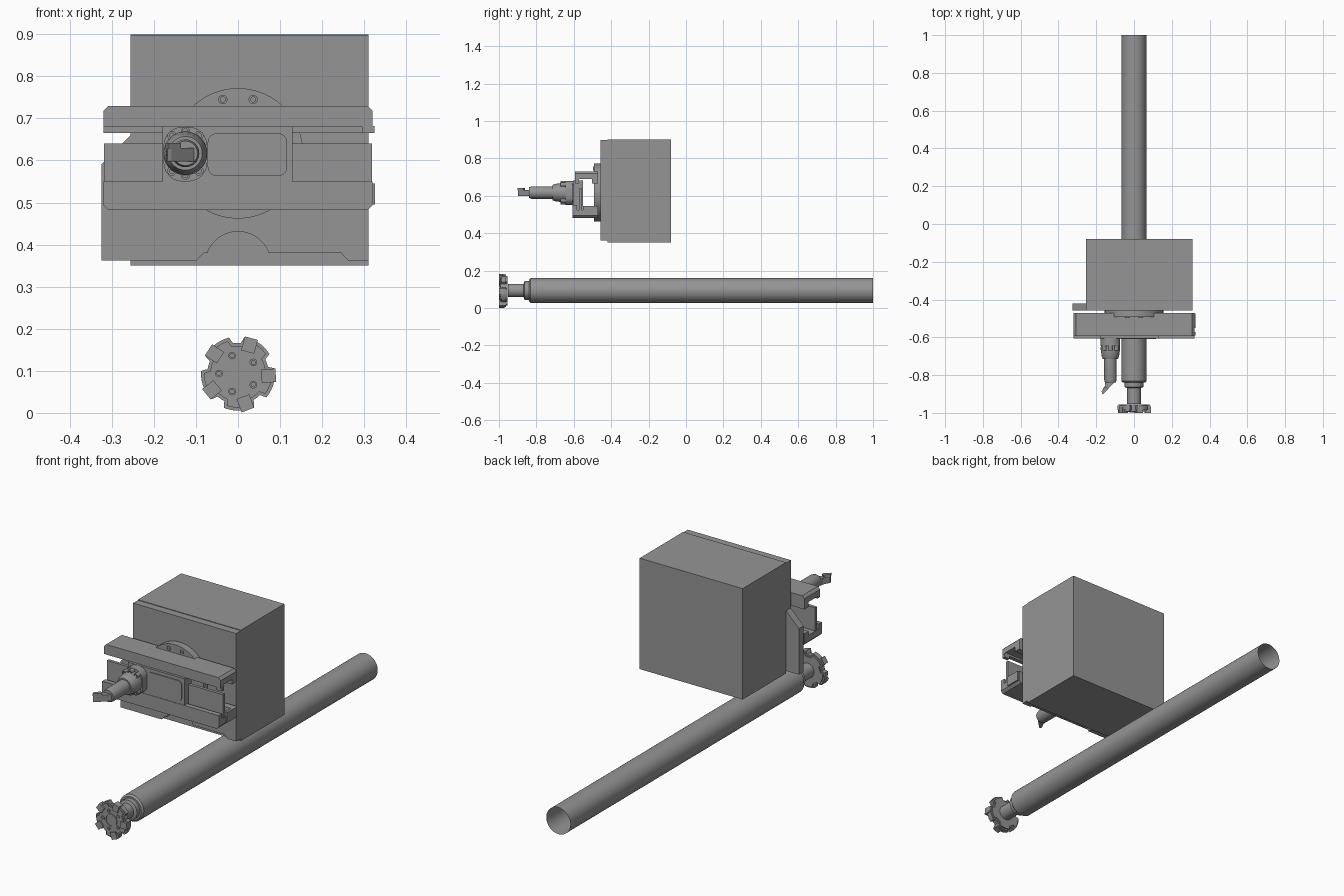
import bpy, bmesh, math
from mathutils import Matrix, Vector

if "Cube" in bpy.data.objects:
    bpy.data.objects.remove(bpy.data.objects["Cube"])

steel = bpy.data.materials.new("machine grey")
steel.use_nodes = True
GREY = (0.3, 0.3, 0.3, 1)
steel.diffuse_color = GREY
steel.node_tree.nodes["Principled BSDF"].inputs["Base Color"].default_value = GREY


def finish(name, bm, smooth=False):
    bmesh.ops.recalc_face_normals(bm, faces=bm.faces)
    mesh = bpy.data.meshes.new(name)
    bm.to_mesh(mesh)
    bm.free()
    mesh.materials.append(steel)
    ob = bpy.data.objects.new(name, mesh)
    bpy.context.collection.objects.link(ob)
    if smooth:
        bpy.ops.object.select_all(action='DESELECT')
        ob.select_set(True)
        bpy.context.view_layer.objects.active = ob
        bpy.ops.object.shade_smooth_by_angle(angle=math.radians(35))
    return ob


def prism(name, outline, a, b, axis="y", smooth=False):
    """Extrude a 2D outline between a and b along an axis."""
    place = {"x": lambda p, t: (t, p[0], p[1]),
             "y": lambda p, t: (p[0], t, p[1]),
             "z": lambda p, t: (p[0], p[1], t)}[axis]
    bm = bmesh.new()
    face = bm.faces.new([bm.verts.new(place(p, a)) for p in outline])
    new = bmesh.ops.extrude_face_region(bm, geom=[face])["geom"]
    shift = Vector(place((0, 0), b - a))
    bmesh.ops.translate(bm, vec=shift, verts=[v for v in new if isinstance(v, bmesh.types.BMVert)])
    return finish(name, bm, smooth)


def rect(x0, x1, z0, z1, c=0):
    if not c:
        return [(x0, z0), (x1, z0), (x1, z1), (x0, z1)]
    return [(x0 + c, z0), (x1 - c, z0), (x1, z0 + c), (x1, z1 - c),
            (x1 - c, z1), (x0 + c, z1), (x0, z1 - c), (x0, z0 + c)]


def arc(cx, cz, r, start, end, n):
    angles = [math.radians(start + (end - start) * i / n) for i in range(n + 1)]
    return [(cx + r * math.cos(t), cz + r * math.sin(t)) for t in angles]


def rounded(x0, x1, z0, z1, r):
    return (arc(x1 - r, z1 - r, r, 0, 90, 6) + arc(x0 + r, z1 - r, r, 90, 180, 6)
            + arc(x0 + r, z0 + r, r, 180, 270, 6) + arc(x1 - r, z0 + r, r, 270, 360, 6))


def lathe(name, profile, x, z, n=48):
    """Turn (radius, y) points around an axis along y."""
    bm = bmesh.new()
    verts = [bm.verts.new((r, y, 0)) for r, y in profile]
    edges = [bm.edges.new(pair) for pair in zip(verts, verts[1:])]
    bmesh.ops.spin(bm, geom=verts + edges, axis=(0, 1, 0), cent=(0, 0, 0),
                   angle=2 * math.pi, steps=n)
    bmesh.ops.remove_doubles(bm, verts=bm.verts, dist=1e-5)
    bmesh.ops.translate(bm, vec=(x, 0, z), verts=bm.verts)
    return finish(name, bm, True)


def socket_bolt(name, x, z, y, r, back):
    """Cap screw with a recessed socket, facing -y."""
    lathe(name, [(0, y + r * 0.8), (r * 0.55, y + r * 0.8), (r * 0.55, y),
                 (r, y), (r, back)], x, z, 16)


# Headstock and its face plate
prism("headstock", rect(-0.255, 0.31, 0.35, 0.9), -0.42, -0.08)
plate = [(-0.325, 0.362), (-0.325, 0.59), (-0.255, 0.66), (-0.255, 0.897),
         (0.31, 0.897), (0.31, 0.362), (0.262, 0.362), (0.245, 0.38)]
plate += arc(0, 0.353, 0.078, 20, 160, 20) + [(-0.082, 0.38), (-0.1, 0.362)]
prism("face_plate", plate, -0.457, -0.42)

# Swivel disc
CZ = 0.617
prism("swivel_disc", arc(0, CZ, 0.155, 0, 354.375, 63), -0.492, -0.457, smooth=True)
for side in (-1, 1):
    socket_bolt("disc_bolt", 0.036 * side, 0.745, -0.496, 0.011, -0.48)

# Slide carriage: hooked rails, guide web, central saddle
top_rail = [(-0.47, 0.73), (-0.593, 0.73), (-0.593, 0.68), (-0.572, 0.68),
            (-0.572, 0.69), (-0.503, 0.69), (-0.503, 0.665), (-0.47, 0.665)]
bottom_rail = [(-0.47, 0.482), (-0.607, 0.482), (-0.607, 0.55), (-0.583, 0.55),
               (-0.583, 0.525), (-0.503, 0.525), (-0.503, 0.545), (-0.47, 0.545)]
web = [(-0.572, 0.515), (-0.572, 0.64), (-0.557, 0.64), (-0.557, 0.515)]
for name, outline in (("top_rail", top_rail), ("bottom_rail", bottom_rail)):
    rail = prism(name, outline, -0.32, 0.32, "x")
    # Chamfer the outer corners of the rail ends
    outer = 0.73 if name == "top_rail" else 0.482
    bm = bmesh.new()
    bm.from_mesh(rail.data)
    corners = [e for e in bm.edges if all(abs(v.co.z - outer) < 1e-4 for v in e.verts)
               and abs(e.verts[0].co.x - e.verts[1].co.x) < 1e-4]
    bmesh.ops.bevel(bm, geom=corners, offset=0.012, segments=1, affect='EDGES')
    bm.to_mesh(rail.data)
    bm.free()
prism("guide_web", web, -0.318, 0.318, "x")
prism("saddle", rect(-0.18, 0.13, 0.51, 0.681), -0.605, -0.55)
prism("saddle_cover", rounded(-0.072, 0.117, 0.563, 0.665, 0.022), -0.609, -0.6)
prism("rail_stop", rect(0.295, 0.325, 0.665, 0.682), -0.59, -0.572)
prism("rail_end_cap", rect(0.315, 0.326, 0.495, 0.545), -0.55, -0.475)

# Boring tool holder
HX = -0.125
prism("holder_flange", rounded(HX - 0.052, HX + 0.052, 0.55, 0.68, 0.045), -0.645, -0.6, smooth=True)
lathe("holder_nose", [(0.05, -0.64), (0.052, -0.66), (0.046, -0.7), (0.04, -0.715),
                      (0.03, -0.715)], HX, CZ)
for side in (-1, 1):
    for dx, dz in ((-0.032, 0.042), (0, 0.052), (0.032, 0.042)):
        socket_bolt("holder_bolt", HX + dx, CZ + dz * side, -0.67, 0.011, -0.64)
lathe("boring_bar", [(0.033, -0.7), (0.033, -0.825), (0.029, -0.84), (0, -0.84)], HX, CZ, 32)
prism("boring_tip", [(-0.152, -0.835), (-0.153, -0.853), (-0.17, -0.886), (-0.168, -0.897),
                     (-0.158, -0.892), (-0.1, -0.835)], 0.598, 0.63, "z")
prism("boring_insert", [(-0.172, -0.885), (-0.166, -0.902), (-0.135, -0.872),
                        (-0.15, -0.86)], 0.629, 0.641, "z")

# Spindle quill, open at the rear, with collar and arbor
SZ = 0.0935
lathe("spindle_quill", [(0.066, 1.0), (0.066, -0.832), (0.058, -0.84), (0.05, -0.84),
                        (0.05, -0.863), (0.036, -0.868), (0.036, -0.952)], 0, SZ, 64)

# Face mill body with five chip gullets
outline = []
for i in range(5):
    a = 68 + 72 * i
    outline += arc(0, SZ, 0.088, a - 36, a + 12, 10)
    c = math.radians(a + 24)
    outline += [(0.073 * math.cos(c + d), SZ + 0.073 * math.sin(c + d)) for d in (-0.13, 0, 0.13)]
body = prism("cutter_body", outline, -0.993, -0.955, smooth=False)
bm = bmesh.new()
bm.from_mesh(body.data)
rims = [e for e in bm.edges if abs(e.verts[0].co.y - e.verts[1].co.y) < 1e-5]
bmesh.ops.bevel(bm, geom=rims, offset=0.007, segments=2, affect='EDGES', clamp_overlap=True)
bm.to_mesh(body.data)
bm.free()
lathe("cutter_hub", [(0, -0.988), (0.027, -0.988), (0.027, -0.996), (0.032, -0.996),
                     (0.032, -0.985)], 0, SZ, 32)

# Cutting inserts with screws, and body bolts
for i in range(5):
    a = math.radians(68 + 72 * i)
    cx, cz = 0.073 * math.cos(a), SZ + 0.073 * math.sin(a)
    bm = bmesh.new()
    bmesh.ops.create_cube(bm, size=1)
    bmesh.ops.scale(bm, vec=(0.034, 0.03, 0.032), verts=bm.verts)
    bmesh.ops.rotate(bm, matrix=Matrix.Rotation(-a - 0.12, 3, 'Y'), verts=bm.verts)
    bmesh.ops.translate(bm, vec=(cx, -0.985, cz), verts=bm.verts)
    finish("cutting_insert", bm)
    socket_bolt("insert_screw", cx, cz, -1.0, 0.007, -0.99)
    b = a + math.radians(40)
    socket_bolt("cutter_bolt", 0.045 * math.cos(b), SZ + 0.045 * math.sin(b), -0.997, 0.009, -0.98)
